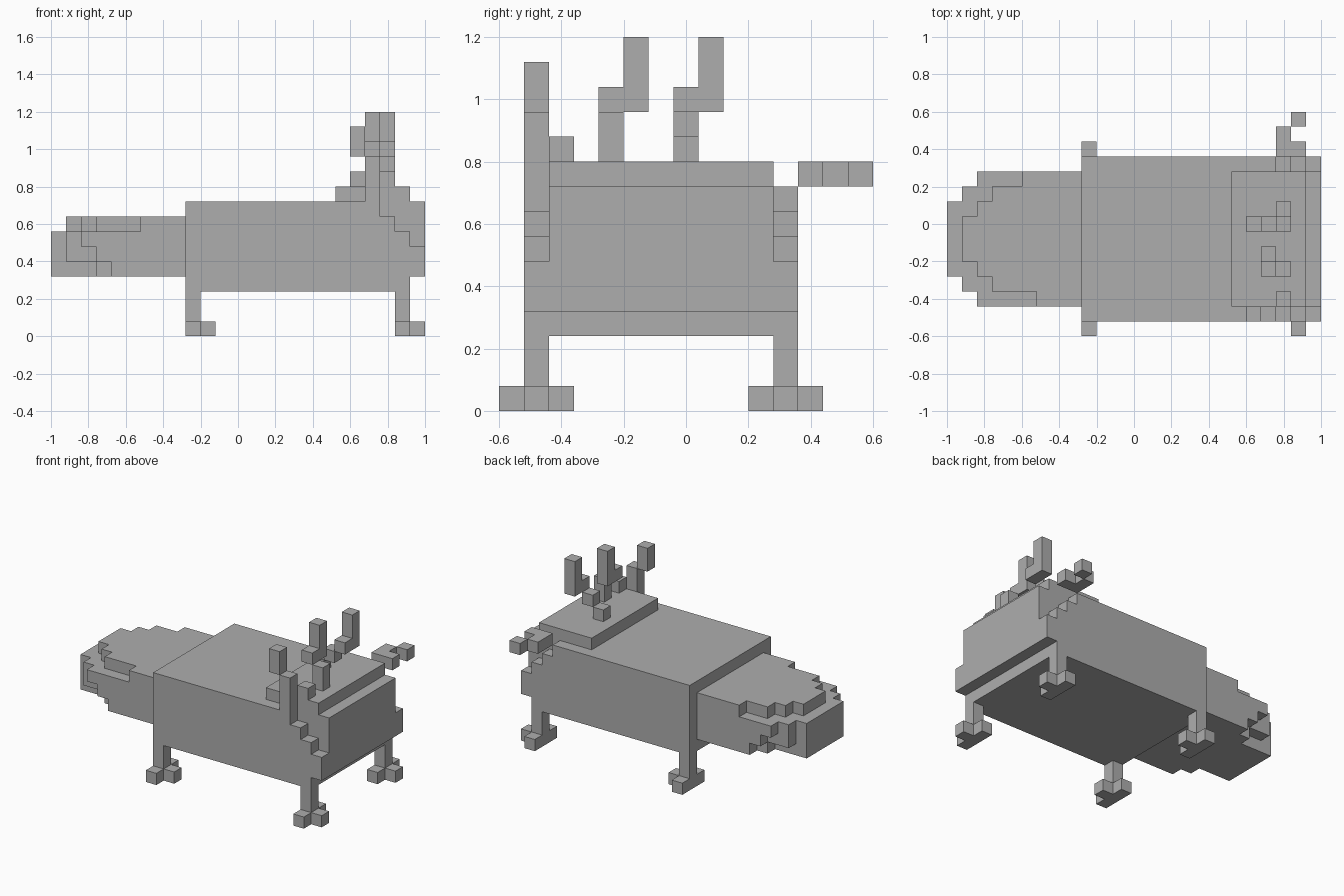
import bpy
import bmesh
from mathutils import Vector

UNIT = 0.08                      # size of one block
ORIGIN = Vector((-1.0, -0.6, 0.0))

cube = bpy.data.objects.get("Cube")
if cube:
    bpy.data.objects.remove(cube, do_unlink=True)

grey = bpy.data.materials.new("plain_grey")
grey.use_nodes = True
colour = (0.42, 0.42, 0.42, 1)
grey.diffuse_color = colour
grey.node_tree.nodes["Principled BSDF"].inputs["Base Color"].default_value = colour


def make_part(name, boxes):
    """One object from boxes given as (low corner, high corner) in block units."""
    bm = bmesh.new()
    for low, high in boxes:
        low, high = Vector(low), Vector(high)
        size, middle = high - low, (low + high) / 2
        new = bmesh.ops.create_cube(bm, size=1)["verts"]
        for v in new:
            v.co = ORIGIN + UNIT * Vector(
                middle[a] + v.co[a] * size[a] for a in range(3))
    mesh = bpy.data.meshes.new(name)
    bm.to_mesh(mesh)
    bm.free()
    mesh.materials.append(grey)
    obj = bpy.data.objects.new(name, mesh)
    bpy.context.collection.objects.link(obj)


def post(x, y, z, height=1, width=1):
    """Box one block deep, standing on a grid cell."""
    return (x, y, z), (x + width, y + 1, z + height)


# Torso: long block with stepped edges at the +x end
back_end, front_end = 9, 25
left, right = 1, 12
torso = [((back_end, left, 3), (front_end - 1, right, 4)),
         ((back_end, left + 1, 4), (front_end, right - 1, 9))]
for y in (left, right - 1):
    torso.append(((back_end, y, 4), (front_end, y + 1, 6)))
    for step in range(3):
        torso.append(post(back_end, y, 6 + step, width=15 - step))
make_part("torso", torso)

# Raised plate that carries the prongs
make_part("top_plate", [((19, 2, 9), (24, 11, 10))])

# Blunt end: slices from the sides to the middle, each a list of
# (lowest z, highest z, x start)
slices = [
    [(4, 5, 4), (5, 6, 3), (6, 7, 2)],
    [(4, 5, 3), (5, 7, 1), (7, 8, 3)],
    [(4, 7, 0), (7, 8, 2)],
]
blunt_end = [((0, 5, 4), (back_end, 8, 7)), ((1, 5, 7), (back_end, 8, 8))]
for depth, rows in enumerate(slices):
    for y in (2 + depth, 10 - depth):
        for z0, z1, x in rows:
            blunt_end.append(((x, y, z0), (back_end, y + 1, z1)))
blunt_end += [post(6, 2, 7, width=3), post(5, 10, 7, width=4)]
make_part("blunt_end", blunt_end)

# Legs with three-toed feet
for end, x in (("rear", 9), ("fore", 23)):
    for side, y in (("right", 1), ("left", 11)):
        make_part(f"{end}_{side}_leg", [
            post(x, y, 0, height=3),
            post(x + 1, y, 0),
            post(x, y - 1, 0),
            post(x, y + 1, 0)])

# Branching prongs
prongs = {
    "edge_prong": [(22, 2, 10), (21, 1, 9, 3), (20, 1, 12, 2)],
    "middle_prong": [(22, 4, 10, 2), (21, 4, 12), (21, 5, 12, 3)],
    "stepped_prong": [(20, 7, 10), (21, 7, 11), (22, 7, 12), (22, 8, 12, 3)],
    "side_prong": [(22, 12, 9, 1, 2), (22, 13, 9), (23, 14, 9)],
}
for name, cells in prongs.items():
    make_part(name, [post(*cell) for cell in cells])
